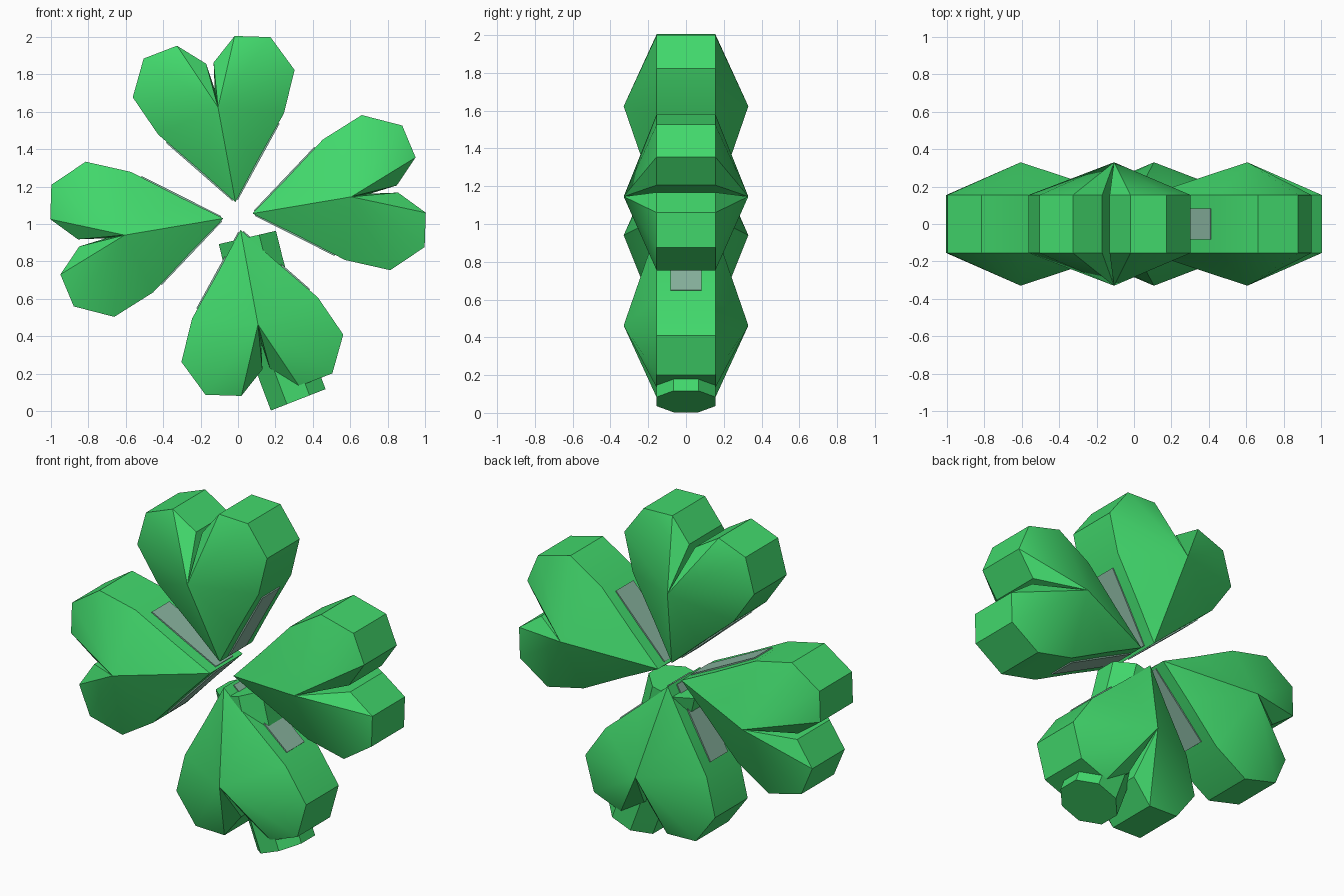
import bpy, bmesh, math
from mathutils import Vector

cube = bpy.data.objects.get("Cube")
if cube:
    bpy.data.objects.remove(cube)

CENTRE_Z = 1.043
SCALE_X, SCALE_Z = 1.01, 0.968
BAND = 0.155          # half thickness of the leaf rim
APEX = (0.609, 0.33)  # distance outward and half depth of the leaf peak


def material(name, rgb):
    mat = bpy.data.materials.new(name)
    mat.use_nodes = True
    mat.diffuse_color = (*rgb, 1)
    mat.node_tree.nodes["Principled BSDF"].inputs["Base Color"].default_value = (*rgb, 1)
    return mat


green = material("leaf green", (0.054, 0.69, 0.15))
grey = material("pale grey green", (0.25, 0.46, 0.35))


def finish(bm, name, mat):
    bmesh.ops.recalc_face_normals(bm, faces=bm.faces)
    mesh = bpy.data.meshes.new(name)
    bm.to_mesh(mesh)
    bm.free()
    mesh.materials.append(mat)
    obj = bpy.data.objects.new(name, mesh)
    bpy.context.collection.objects.link(obj)
    bpy.ops.object.select_all(action='DESELECT')
    obj.select_set(True)
    bpy.context.view_layer.objects.active = obj
    bpy.ops.object.shade_smooth_by_angle(angle=math.radians(30))
    return obj


def place(out, across, y, turn):
    """Leaf coordinates to world space."""
    c, s = math.cos(turn), math.sin(turn)
    return Vector(((out * c - across * s) * SCALE_X, y,
                   (out * s + across * c) * SCALE_Z + CENTRE_Z))


# Half heart outline from tip round to notch, then mirrored
half = [(0.281, 0.153), (0.516, 0.338), (0.742, 0.435), (0.943, 0.341),
        (0.982, 0.155), (0.857, 0.02)]
tip, notch = (0.078, 0), (0.711, 0)
outline = [tip] + half + [notch] + [(u, -v) for u, v in reversed(half)]


def leaf(name, turn):
    bm = bmesh.new()
    rings, peaks = [], []
    for side in (-1, 1):
        rings.append([bm.verts.new(place(u, v, side * BAND, turn)) for u, v in outline])
        peaks.append(bm.verts.new(place(APEX[0], 0, side * APEX[1], turn)))
    n = len(outline)
    for i in range(n):
        j = (i + 1) % n
        bm.faces.new((rings[0][i], rings[0][j], rings[1][j], rings[1][i]))
        for ring, peak in zip(rings, peaks):
            bm.faces.new((ring[i], ring[j], peak))
    finish(bm, name, green)


def side_strip(name, turn, side):
    """Thin plate along the straight flank of a leaf."""
    start, end = Vector(tip), Vector(half[1])
    run = end - start
    normal = Vector((-run.y, run.x)).normalized()
    bm = bmesh.new()
    bmesh.ops.create_cube(bm, size=1)
    for vert in bm.verts:
        along = 0.03 if vert.co.x < 0 else 0.89
        p = start + run * along + normal * (0.006 if vert.co.z > 0 else -0.003)
        vert.co = place(p.x, p.y * side, vert.co.y * 0.165, turn)
    finish(bm, name, grey)


for k, label in enumerate(("left", "top", "right", "bottom")):
    angle = math.radians(10 + 90 * k)
    leaf(label + "_leaf", angle)
    side_strip(label + "_leaf_strip_a", angle, 1)
    side_strip(label + "_leaf_strip_b", angle, -1)

# Curved eight-sided stem
a, b, c = Vector((0.05, 0.928)), Vector((0.15, 0.5)), Vector((0.322, 0.06))
STEPS = 6
radius = 0.157 / math.cos(math.pi / 8)
bm = bmesh.new()
rings = []
for i in range(STEPS + 1):
    t = i / STEPS
    p = a * (1 - t) ** 2 + b * 2 * t * (1 - t) + c * t * t
    d = ((b - a) * (1 - t) + (c - b) * t).normalized()
    ring = []
    for k in range(8):
        w = (k + 0.5) * math.pi / 4
        r = radius * math.cos(w)
        ring.append(bm.verts.new((p.x - d.y * r, radius * math.sin(w), p.y + d.x * r)))
    rings.append(ring)
for lower, upper in zip(rings, rings[1:]):
    for k in range(8):
        m = (k + 1) % 8
        bm.faces.new((lower[k], lower[m], upper[m], upper[k]))
bm.faces.new(rings[0])
bm.faces.new(rings[-1])
finish(bm, "stem", green)
